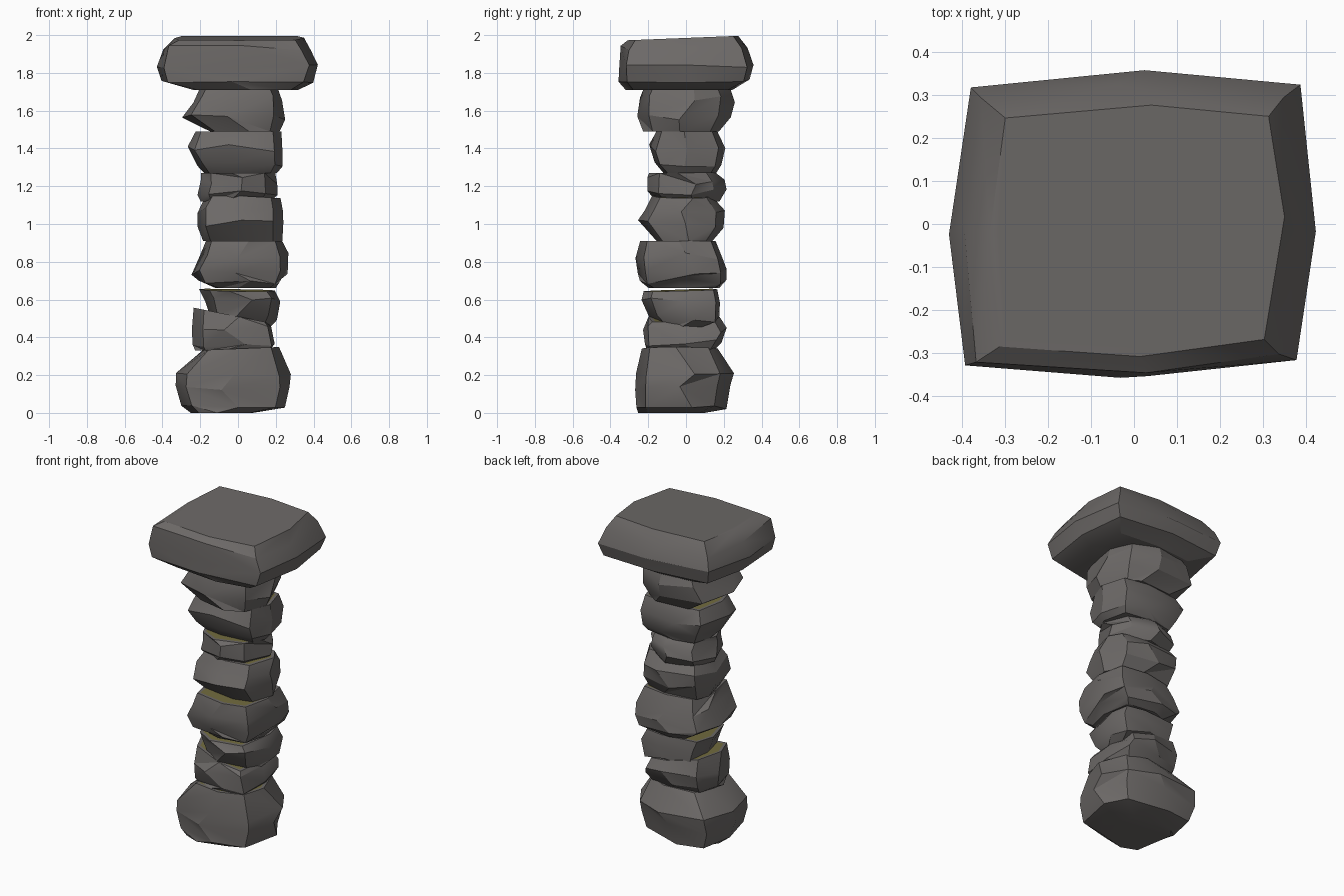
import bpy
import bmesh
import math
import random
from mathutils import Vector

default_cube = bpy.data.objects.get("Cube")
if default_cube:
    bpy.data.objects.remove(default_cube, do_unlink=True)


def make_material(name, color):
    material = bpy.data.materials.new(name)
    material.use_nodes = True
    material.diffuse_color = color
    shader = material.node_tree.nodes["Principled BSDF"]
    shader.inputs["Base Color"].default_value = color
    shader.inputs["Roughness"].default_value = 0.9
    return material


STONE = make_material("grey stone", (0.15, 0.14, 0.135, 1))
MOSS = make_material("olive moss", (0.17, 0.15, 0.05, 1))
SHARP_ANGLE = math.radians(28)


def ring_points(level, corners, rng, rough):
    """Eight-sided outline: four chipped corners and four side bulges."""
    z, left, right, front, back = level
    back_right, back_left, front_left, front_right = corners

    def slide():
        return rng.uniform(-rough, rough) * 2

    outline = [
        (right, slide()),
        (right * back_right, back * back_right),
        (slide() + (left + right) / 2, back),
        (left * back_left, back * back_left),
        (left, slide()),
        (left * front_left, front * front_left),
        (slide() + (left + right) / 2, front),
        (right * front_right, front * front_right),
    ]
    points = []
    for x, y in outline:
        shrink = 1 - rng.uniform(0, rough)
        points.append(Vector((x * shrink, y * shrink, z)))
    return points


def build_rock(name, seed, corners, levels, tilt=(0, 0), mossy=True, rough=0.03):
    """Loft a faceted boulder through levels of (z, left, right, front, back)."""
    rng = random.Random(seed)
    bm = bmesh.new()
    rings = []
    for index, level in enumerate(levels):
        points = ring_points(level, corners, rng, rough)
        for p in points:
            if index == len(levels) - 1:
                p.z += tilt[0] * p.x + tilt[1] * p.y
            elif index > 0:
                p.z += rng.uniform(-rough, rough) * 0.7
        rings.append([bm.verts.new(p) for p in points])

    # Faceted sides
    for low, high in zip(rings, rings[1:]):
        for i in range(len(low)):
            j = (i + 1) % len(low)
            a, b, c, d = low[i], low[j], high[j], high[i]
            if rng.random() < 0.5:
                bm.faces.new((a, b, c))
                bm.faces.new((a, c, d))
            else:
                bm.faces.new((a, b, d))
                bm.faces.new((b, c, d))

    # Underside and top, the top with an inset moss patch
    bm.faces.new(rings[0][::-1])
    top = bm.faces.new(rings[-1])
    bm.normal_update()
    bmesh.ops.inset_region(bm, faces=[top], thickness=0.02)
    if mossy:
        top.material_index = 1

    # Smooth shading broken at the ridges
    bmesh.ops.recalc_face_normals(bm, faces=bm.faces[:])
    for face in bm.faces:
        face.smooth = True
    for edge in bm.edges:
        edge.smooth = edge.calc_face_angle(0) < SHARP_ANGLE

    mesh = bpy.data.meshes.new(name)
    bm.to_mesh(mesh)
    bm.free()
    mesh.materials.append(STONE)
    mesh.materials.append(MOSS)
    rock = bpy.data.objects.new(name, mesh)
    bpy.context.collection.objects.link(rock)
    return rock


# Corner order: back +x, back -x, front -x, front +x
build_rock("base_boulder", 1, (.7, .84, .83, .8), [
    (0, -.25, .08, -.26, .1),
    (.04, -.3, .25, -.27, .22),
    (.13, -.34, .28, -.27, .24),
    (.21, -.33, .28, -.27, .26),
    (.34, -.19, .22, -.24, .17),
], tilt=(.04, 0))

build_rock("second_stone", 2, (.86, .76, .76, .9), [
    (.33, -.23, .17, -.21, .15),
    (.37, -.24, .2, -.22, .19),
    (.44, -.25, .18, -.23, .22),
    (.51, -.24, .16, -.2, .18),
], tilt=(-.2, 0))

build_rock("third_stone", 3, (.88, .84, .72, .78), [
    (.45, -.12, .17, -.12, .08),
    (.5, -.15, .21, -.2, .18),
    (.59, -.18, .23, -.24, .18),
    (.65, -.21, .2, -.23, .17),
], tilt=(-.02, .03))

build_rock("fourth_stone", 4, (.85, .8, .83, .84), [
    (.66, -.12, .2, -.2, .18),
    (.7, -.21, .24, -.25, .22),
    (.75, -.25, .27, -.26, .22),
    (.83, -.2, .27, -.27, .2),
    (.91, -.17, .24, -.25, .16),
])

build_rock("fifth_stone", 5, (.78, .82, .78, .78), [
    (.91, -.19, .24, -.16, .14),
    (1.0, -.22, .24, -.26, .2),
    (1.08, -.22, .24, -.22, .21),
    (1.15, -.17, .23, -.18, .14),
], tilt=(-.06, 0))

build_rock("sixth_stone", 6, (.68, .74, .72, .7), [
    (1.12, -.2, .17, -.16, .18),
    (1.17, -.22, .21, -.21, .22),
    (1.23, -.2, .21, -.21, .21),
    (1.27, -.2, .2, -.2, .16),
])

build_rock("seventh_stone", 7, (.83, .84, .86, .82), [
    (1.27, -.18, .21, -.12, .16),
    (1.32, -.22, .24, -.17, .19),
    (1.4, -.27, .24, -.2, .21),
    (1.49, -.23, .23, -.16, .17),
])

build_rock("eighth_stone", 8, (.72, .88, .83, .78), [
    (1.49, -.15, .22, -.23, .18),
    (1.57, -.3, .25, -.26, .24),
    (1.66, -.24, .24, -.25, .26),
    (1.73, -.2, .21, -.22, .23),
])

# Broad capstone, bare of moss
build_rock("capstone", 9, (.9, .89, .92, .88), [
    (1.71, -.24, .32, -.32, .25),
    (1.76, -.41, .4, -.36, .34),
    (1.84, -.43, .43, -.36, .36),
    (1.93, -.4, .39, -.35, .33),
    (1.985, -.34, .35, -.31, .28),
], tilt=(0, .04), mossy=False, rough=0.02)
